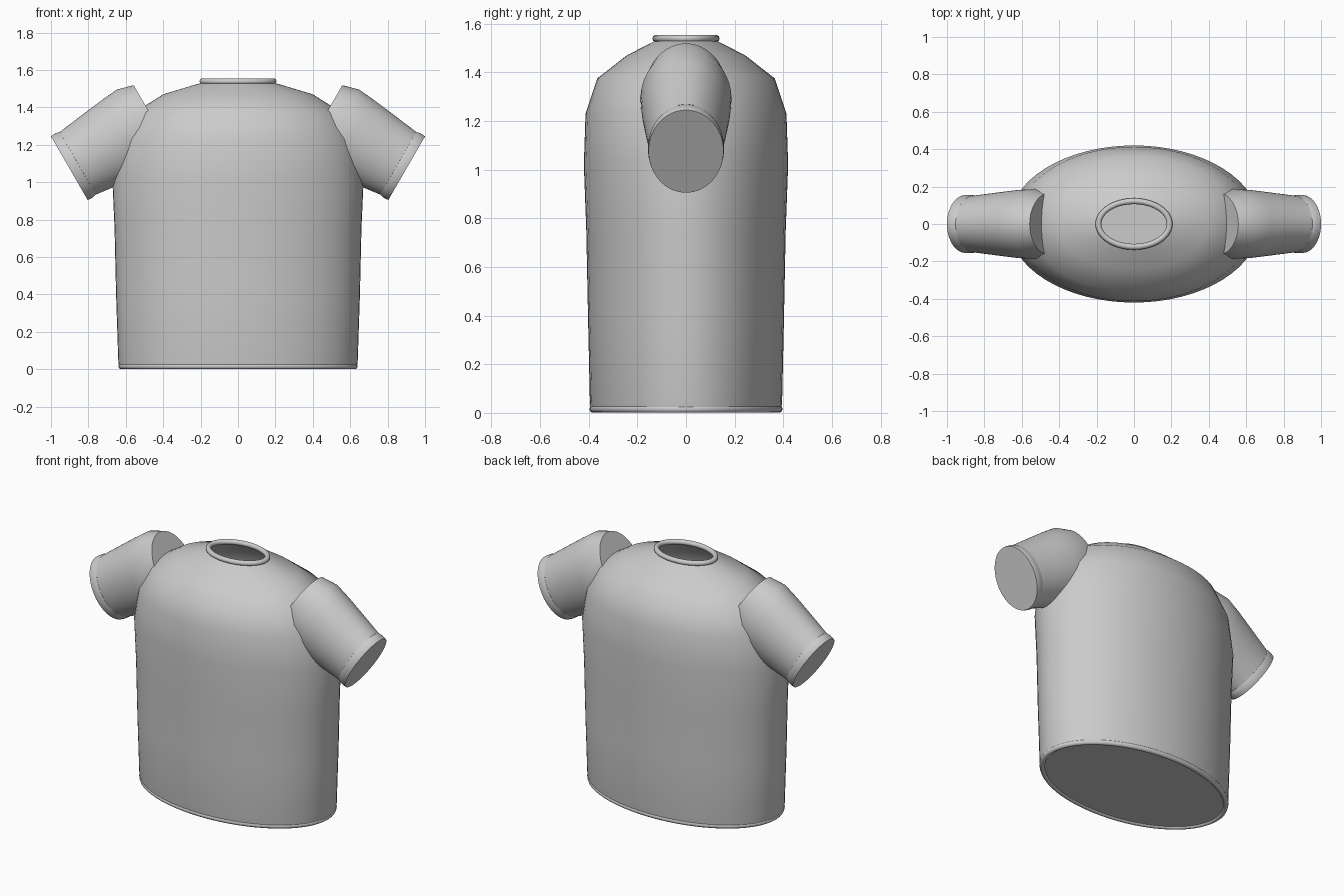
import bpy, bmesh, math
from mathutils import Matrix, Vector

if "Cube" in bpy.data.objects:
    bpy.data.objects.remove(bpy.data.objects["Cube"])

SEG = 64


def finish(bm, name):
    bmesh.ops.recalc_face_normals(bm, faces=bm.faces)
    mesh = bpy.data.meshes.new(name)
    bm.to_mesh(mesh)
    bm.free()
    ob = bpy.data.objects.new(name, mesh)
    bpy.context.collection.objects.link(ob)
    bpy.ops.object.select_all(action='DESELECT')
    bpy.context.view_layer.objects.active = ob
    ob.select_set(True)
    bpy.ops.object.shade_smooth_by_angle(angle=math.radians(40))
    return ob


def loft(name, rings, matrix=Matrix(), closed=False, cap_start=False, cap_end=False):
    """Skin elliptical rings given as (radius_x, radius_y, height)."""
    bm = bmesh.new()
    loops = []
    for rx, ry, h in rings:
        loops.append([bm.verts.new(matrix @ Vector((rx * math.cos(a), ry * math.sin(a), h)))
                      for a in (2 * math.pi * i / SEG for i in range(SEG))])
    pairs = list(zip(loops, loops[1:]))
    if closed:
        pairs.append((loops[-1], loops[0]))
    for lo, hi in pairs:
        for i in range(SEG):
            j = (i + 1) % SEG
            bm.faces.new((lo[i], lo[j], hi[j], hi[i]))
    if cap_start:
        bm.faces.new(loops[0][::-1])
    if cap_end:
        bm.faces.new(loops[-1])
    return finish(bm, name)


def band(name, rx, ry, z, r, matrix=Matrix()):
    """Rounded elliptical trim."""
    rings = []
    for k in range(10):
        a = 2 * math.pi * k / 10
        rings.append((rx + r * math.cos(a), ry + r * math.cos(a), z + r * math.sin(a)))
    return loft(name, rings, matrix, closed=True)


def mirror(ob):
    ob.modifiers.new("mirror", 'MIRROR')


# Hollow body, closed underneath and open at the neck
loft("shirt_body", [
    (0.635, 0.39, 0.01), (0.64, 0.395, 0.04), (0.652, 0.403, 0.40),
    (0.66, 0.41, 0.75), (0.672, 0.42, 1.02), (0.635, 0.413, 1.23),
    (0.55, 0.365, 1.375), (0.40, 0.243, 1.47), (0.19, 0.12, 1.533)],
    cap_start=True)

# Bottom hem and neck collar
band("bottom_hem", 0.624, 0.381, 0.016, 0.016)
band("neck_collar", 0.19, 0.122, 1.539, 0.016)

# Sleeve frame: local z runs down the arm, local x points up across it
axis = Vector((math.cos(math.radians(30)), 0, -math.sin(math.radians(30))))
across = Vector((0.5, 0, math.cos(math.radians(30))))
side = axis.cross(across)
frame = Matrix((across, side, axis)).transposed().to_4x4()
frame.translation = (0.902, 0, 1.075)

# Sleeves with turned cuffs
mirror(loft("sleeve", [
    (0.212, 0.165, -0.52), (0.237, 0.187, -0.43), (0.228, 0.182, -0.33),
    (0.212, 0.168, -0.20), (0.193, 0.151, -0.05), (0.192, 0.15, -0.003)],
    frame, cap_start=True, cap_end=True))
mirror(loft("sleeve_cuff", [
    (0.187, 0.146, -0.056), (0.193, 0.152, -0.052), (0.198, 0.156, -0.035),
    (0.198, 0.156, -0.012), (0.196, 0.154, 0.0)],
    frame, cap_end=True))
